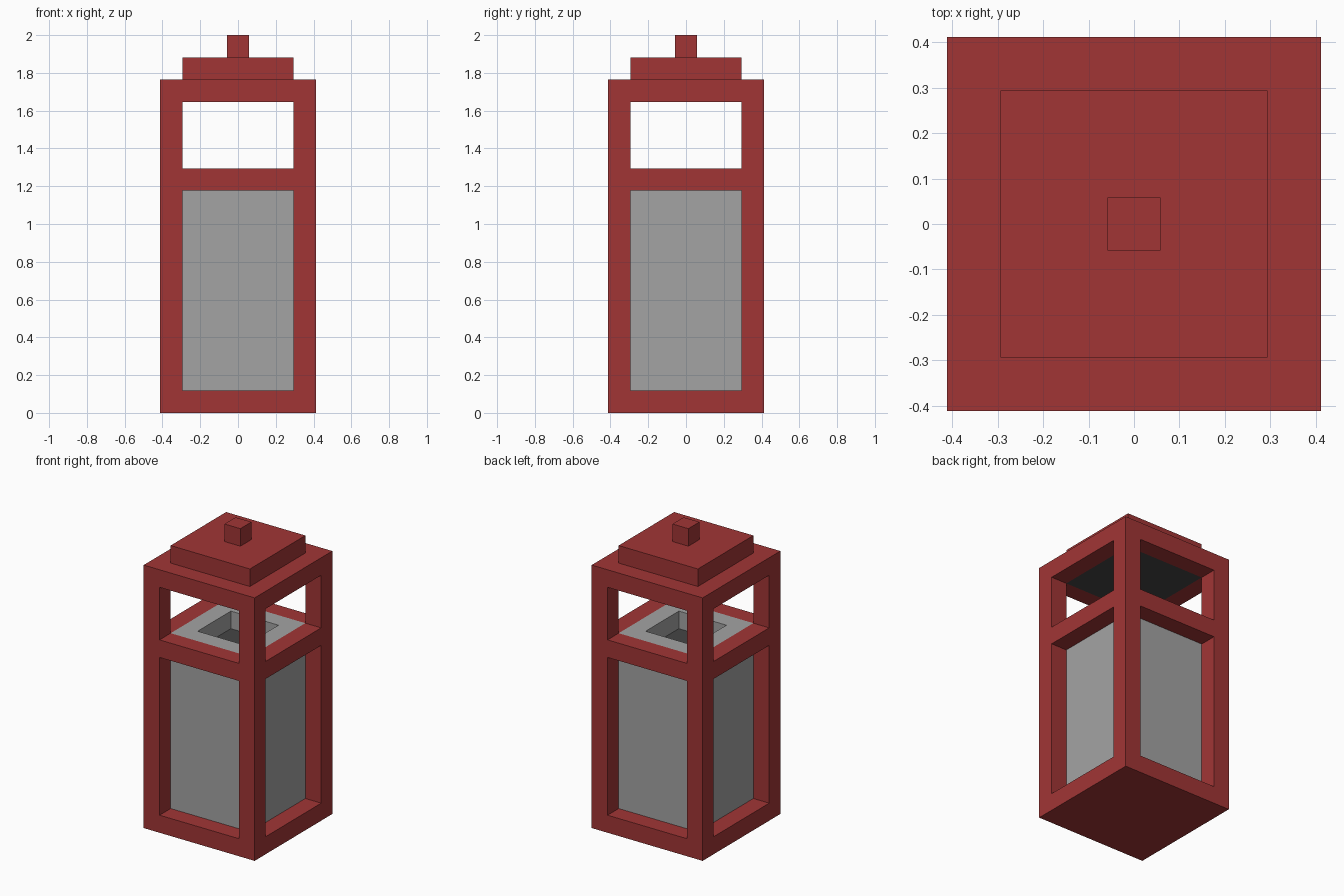
import bpy
import bmesh

U = 2 / 17  # one module: the thickness of posts and rails

if "Cube" in bpy.data.objects:
    bpy.data.objects.remove(bpy.data.objects["Cube"], do_unlink=True)


def material(name, rgb):
    m = bpy.data.materials.new(name)
    m.use_nodes = True
    m.diffuse_color = (*rgb, 1)
    bsdf = next(n for n in m.node_tree.nodes if n.type == 'BSDF_PRINCIPLED')
    bsdf.inputs["Base Color"].default_value = (*rgb, 1)
    return m


red = material("brick red", (0.355, 0.036, 0.036))
grey = material("panel grey", (0.37, 0.37, 0.37))
dark = material("dark grey", (0.06, 0.06, 0.06))


def lattice(name, xs, zs, solid, mats):
    """Square-plan block of cells cut at xs (both ways) and zs, in modules.
    Only the outer skin of the cells chosen by solid(i, j, k) is built."""
    n, h = len(xs) - 1, len(zs) - 1
    filled = {(i, j, k) for i in range(n) for j in range(n) for k in range(h)
              if solid(i, j, k)}
    bm = bmesh.new()
    verts = {}

    def vert(c):
        if c not in verts:
            verts[c] = bm.verts.new((xs[c[0]] * U, xs[c[1]] * U, zs[c[2]] * U))
        return verts[c]

    for cell in filled:
        for axis in range(3):
            for side in (0, 1):
                near = list(cell)
                near[axis] += 2 * side - 1
                if tuple(near) in filled:
                    continue
                b, c = (axis + 1) % 3, (axis + 2) % 3
                ring = []
                for db, dc in ((0, 0), (1, 0), (1, 1), (0, 1)):
                    p = list(cell)
                    p[axis] += side
                    p[b] += db
                    p[c] += dc
                    ring.append(vert(tuple(p)))
                bm.faces.new(ring if side else ring[::-1])
    bm.normal_update()
    mesh = bpy.data.meshes.new(name)
    bm.to_mesh(mesh)
    bm.free()
    for m in mats:
        mesh.materials.append(m)
    obj = bpy.data.objects.new(name, mesh)
    bpy.context.collection.objects.link(obj)
    return obj


def block(name, half, z0, z1, mat):
    return lattice(name, (-half, half), (z0, z1), lambda i, j, k: True, [mat])


# Frame: solid base, four corner posts, middle and top rings of rails
def frame_cell(i, j, k):
    post = i != 1 and j != 1
    ring = k in (2, 4) and (i, j) != (1, 1)
    return k == 0 or post or ring


lattice("frame", (-3.5, -2.5, 2.5, 3.5), (0, 1, 10, 11, 14, 15), frame_cell, [red])

# Container with a square recess in its top and a dark recess floor
container = lattice("container", (-2.5, -1.5, 1.5, 2.5), (1, 10, 11),
                    lambda i, j, k: (i, j, k) != (1, 1, 1), [grey, dark])
for f in container.data.polygons:
    if f.normal.z > 0.5 and f.center.z < 10.5 * U:
        f.material_index = 1

# Roof: dark ceiling, stepped cap and knob
block("ceiling", 2.5, 14, 15, dark)
block("roof_cap", 2.5, 15, 16, red)
block("roof_knob", 0.5, 16, 17, red)
